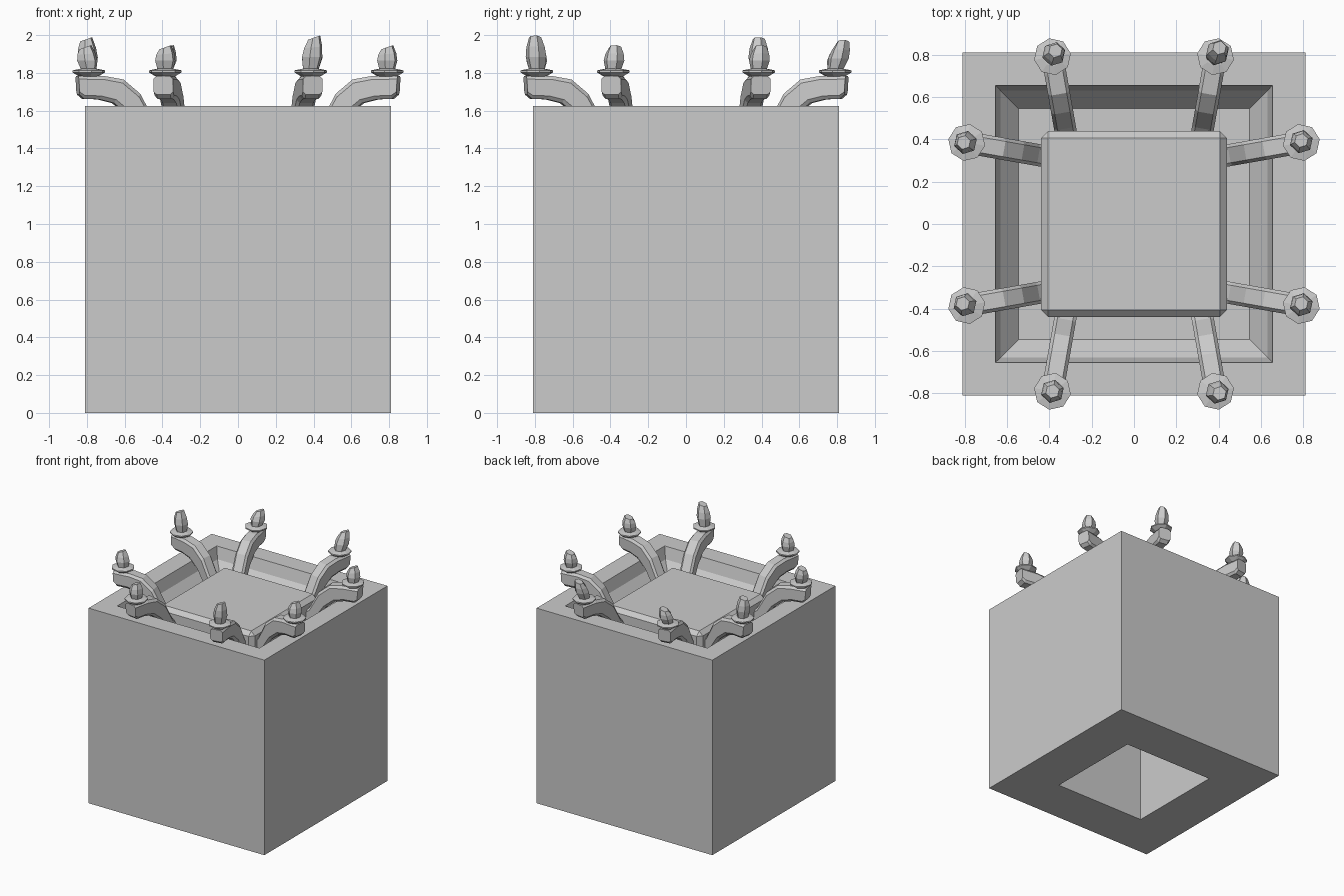
import bpy, bmesh, math
from mathutils import Vector, Matrix

if "Cube" in bpy.data.objects:
    bpy.data.objects.remove(bpy.data.objects["Cube"])


def finish(bm, name):
    bmesh.ops.recalc_face_normals(bm, faces=bm.faces)
    me = bpy.data.meshes.new(name)
    bm.to_mesh(me)
    bm.free()
    ob = bpy.data.objects.new(name, me)
    bpy.context.collection.objects.link(ob)
    return ob


def loft(bm, rings, cap=True):
    """Skin a list of vertex-coordinate rings; optionally close both ends."""
    rows = [[bm.verts.new(p) for p in r] for r in rings]
    n = len(rows[0])
    for a, b in zip(rows, rows[1:]):
        for i in range(n):
            j = (i + 1) % n
            bm.faces.new((a[i], a[j], b[j], b[i]))
    if cap:
        bm.faces.new(rows[0][::-1])
        bm.faces.new(rows[-1])


def square(h, z):
    return [(-h, -h, z), (h, -h, z), (h, h, z), (-h, h, z)]


def polygon(n, r, z, cx=0, cy=0, tilt=0, turn=0):
    pts = []
    for i in range(n):
        a = 2 * math.pi * i / n + turn
        pts.append((cx + r * math.cos(a), cy + r * math.sin(a), z + tilt * r * math.cos(a)))
    return pts


# Outer housing: shaft below, stepped recess above
bm = bmesh.new()
loft(bm, [square(h, z) for h, z in (
    (0.42, 1.36), (0.42, 0), (0.81, 0), (0.81, 1.625), (0.655, 1.625),
    (0.63, 1.53), (0.545, 1.43), (0.40, 1.43))])
finish(bm, "housing")

# Central block with chamfered edges
bm = bmesh.new()
bmesh.ops.create_cube(bm, size=1, matrix=Matrix.Translation((0, 0, 1.48))
                      @ Matrix.Diagonal((0.876, 0.876, 0.25, 1)))
bmesh.ops.bevel(bm, geom=bm.edges[:], offset=0.033, segments=1, affect='EDGES')
finish(bm, "central_block")

# Arm stations in the radial plane: (lower point, upper point)
ARM = [((-0.40, 1.43), (-0.40, 1.49)), ((-0.30, 1.45), (-0.345, 1.55)),
       ((-0.21, 1.575), (-0.27, 1.69)), ((-0.13, 1.64), (-0.18, 1.765)),
       ((-0.05, 1.66), (-0.08, 1.783)), ((0.03, 1.662), (0.03, 1.785)),
       ((0.057, 1.685), (0.063, 1.783))]


def arm_ring(lo, hi, w=0.052, c=0.3):
    """Chamfered rectangular section between a lower and an upper point."""
    lo, hi = Vector((lo[0], 0, lo[1])), Vector((hi[0], 0, hi[1]))
    s = [(-w, 0.15), (-w * (1 - c), 0), (w * (1 - c), 0), (w, 0.15),
         (w, 0.85), (w * (1 - c), 1), (-w * (1 - c), 1), (-w, 0.85)]
    return [lo.lerp(hi, t) + Vector((0, y, 0)) for y, t in s]


def candle_arm(loc, yaw, top, lean):
    place = Matrix.Translation((loc[0], loc[1], 0)) @ Matrix.Rotation(yaw, 4, 'Z')
    # curved bracket
    bm = bmesh.new()
    loft(bm, [arm_ring(*s) for s in ARM])
    bm.transform(place)
    finish(bm, "arm")
    # thin drip dish
    bm = bmesh.new()
    loft(bm, [polygon(8, r, z) for r, z in (
        (0.05, 1.78), (0.088, 1.803), (0.088, 1.813), (0.045, 1.822))])
    bm.transform(place)
    finish(bm, "drip_dish")
    # faceted six-sided flame, leaning and cut askew at the tip
    bm = bmesh.new()
    h = top - 1.815
    lx, ly = lean
    loft(bm, [polygon(6, r, 1.815 + h * t, lx * t, ly * t, k, 0.3) for r, t, k in (
        (0.042, 0, 0), (0.056, 0.38, 0), (0.05, 0.65, 0.1), (0.033, 0.93, 0.35))])
    bm.transform(Matrix.Translation((loc[0], loc[1], 0)))
    finish(bm, "flame")


# Eight arms, two per side: flame height and lean vary
A, B = 0.79, 0.385
FLAMES = {(B, -A): (2.0, (0.02, -0.01)), (-B, -A): (1.945, (0, 0)),
          (A, -B): (1.945, (0, 0.01)), (A, B): (1.945, (0, 0.01)),
          (B, A): (1.975, (0.02, 0.045)), (-B, A): (1.945, (0.015, 0.03)),
          (-A, B): (1.99, (-0.015, 0)), (-A, -B): (1.945, (-0.02, 0.01))}
for (x, y), (top, lean) in FLAMES.items():
    skew = math.radians(10)
    if abs(x) > abs(y):
        d = (math.copysign(math.cos(skew), x), math.copysign(math.sin(skew), y))
    else:
        d = (math.copysign(math.sin(skew), x), math.copysign(math.cos(skew), y))
    candle_arm((x, y), math.atan2(d[1], d[0]), top, lean)
